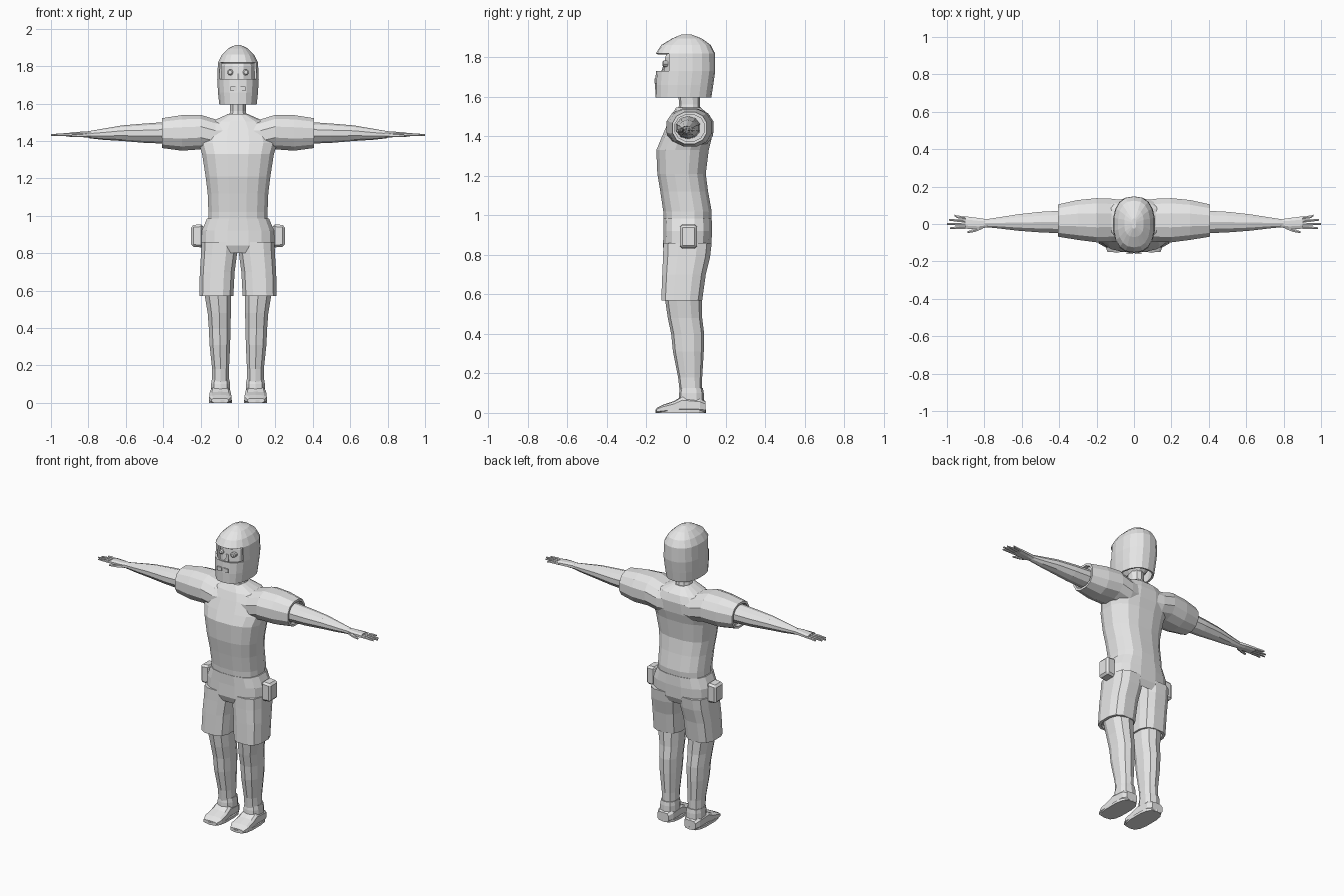
import bpy, bmesh, math

grey = bpy.data.materials.new("plain grey")
grey.diffuse_color = (0.8, 0.8, 0.8, 1)


def place(axis, p, a, b):
    return {"x": (p, a, b), "y": (a, p, b), "z": (a, b, p)}[axis]


def loft(name, axis, rings, n=12, power=2.5, mirror=False, drop=None, thick=0):
    """Skin rounded-box sections (position, a_min, a_max, b_min, b_max) along an axis."""
    bm = bmesh.new()
    shape = []
    for i in range(n):
        t = 2 * math.pi * (i + 0.5) / n
        u, v = math.cos(t), math.sin(t)
        shape.append((math.copysign(abs(u) ** (2 / power), u),
                      math.copysign(abs(v) ** (2 / power), v)))
    mu, mv = max(s[0] for s in shape), max(s[1] for s in shape)
    loops = []
    for p, a0, a1, b0, b1 in rings:
        loops.append([bm.verts.new(place(axis, p,
                      (a0 + a1) / 2 + (a1 - a0) / 2 * u / mu,
                      (b0 + b1) / 2 + (b1 - b0) / 2 * v / mv)) for u, v in shape])
    for lo, hi in zip(loops, loops[1:]):
        for i in range(n):
            j = (i + 1) % n
            bm.faces.new((lo[i], lo[j], hi[j], hi[i]))
    bm.faces.new(loops[0][::-1])
    bm.faces.new(loops[-1])
    bmesh.ops.recalc_face_normals(bm, faces=bm.faces)
    if drop:
        bmesh.ops.delete(bm, geom=[f for f in bm.faces if drop(f.calc_center_median())],
                         context="FACES")
    mesh = bpy.data.meshes.new(name)
    bm.to_mesh(mesh)
    bm.free()
    mesh.materials.append(grey)
    ob = bpy.data.objects.new(name, mesh)
    bpy.context.collection.objects.link(ob)
    if thick:
        mod = ob.modifiers.new("shell", "SOLIDIFY")
        mod.thickness = thick
    if mirror:
        ob.modifiers.new("mirror", "MIRROR")
    return ob


# Shirt body
loft("shirt", "z", [
    (0.94, -0.16, 0.16, -0.11, 0.125), (1.02, -0.158, 0.158, -0.115, 0.13),
    (1.12, -0.162, 0.162, -0.13, 0.112), (1.21, -0.173, 0.173, -0.145, 0.1),
    (1.33, -0.192, 0.192, -0.15, 0.115), (1.39, -0.21, 0.21, -0.125, 0.13),
    (1.46, -0.19, 0.19, -0.095, 0.135), (1.505, -0.14, 0.14, -0.075, 0.12),
    (1.545, -0.05, 0.05, -0.05, 0.075)], n=16, power=2.6)

# Shoulders and open sleeves
loft("sleeve", "x", [
    (0.0, -0.085, 0.12, 1.34, 1.515), (0.12, -0.095, 0.135, 1.34, 1.515),
    (0.2, -0.098, 0.138, 1.355, 1.54), (0.3, -0.085, 0.128, 1.348, 1.538),
    (0.405, -0.068, 0.105, 1.362, 1.522), (0.405, -0.055, 0.092, 1.376, 1.508),
    (0.38, -0.055, 0.092, 1.376, 1.508)], n=12, power=2.3, mirror=True,
    drop=lambda c: c.x < 0.01)

# Bare arms, palms and fingers
loft("arm", "x", [
    (0.37, -0.05, 0.072, 1.385, 1.502), (0.5, -0.045, 0.065, 1.39, 1.493),
    (0.62, -0.036, 0.052, 1.4, 1.483), (0.72, -0.024, 0.036, 1.406, 1.466),
    (0.8, -0.016, 0.024, 1.415, 1.452)], n=10, power=2, mirror=True)
loft("palm", "x", [
    (0.78, -0.016, 0.024, 1.417, 1.451), (0.83, -0.028, 0.032, 1.42, 1.45),
    (0.9, -0.025, 0.04, 1.422, 1.446)], n=8, mirror=True)
for k, (y0, y1, tip) in enumerate([(-0.017, -0.022, 0.985), (-0.001, 0.0, 1.0),
                                   (0.016, 0.022, 0.99), (0.031, 0.046, 0.96)]):
    loft(f"finger_{k + 1}", "x", [
        (0.885, y0 - 0.008, y0 + 0.008, 1.424, 1.442),
        (0.945, (y0 + y1) / 2 - 0.007, (y0 + y1) / 2 + 0.007, 1.426, 1.441),
        (tip, y1 - 0.004, y1 + 0.004, 1.427, 1.436)], n=6, mirror=True)
loft("thumb", "x", [
    (0.81, -0.026, -0.005, 1.42, 1.442), (0.85, -0.042, -0.024, 1.42, 1.438),
    (0.89, -0.049, -0.039, 1.422, 1.433)], n=6, mirror=True)

# Neck and head inside the helmet
loft("neck", "z", [(1.5, -0.055, 0.055, -0.045, 0.08), (1.56, -0.042, 0.042, -0.035, 0.07),
                   (1.64, -0.042, 0.042, -0.04, 0.07)], n=10, power=2.1)
loft("head", "z", [
    (1.6, -0.04, 0.04, -0.1, 0.06), (1.635, -0.07, 0.07, -0.118, 0.09),
    (1.72, -0.09, 0.09, -0.112, 0.12), (1.8, -0.092, 0.092, -0.105, 0.125),
    (1.86, -0.06, 0.06, -0.08, 0.09)], n=12, power=2.4)
loft("nose", "z", [(1.71, -0.014, 0.014, -0.13, -0.1),
                   (1.76, -0.008, 0.008, -0.115, -0.1)], n=6)
loft("eye", "y", [(-0.118, 0.032, 0.052, 1.757, 1.777), (-0.113, 0.026, 0.058, 1.751, 1.783),
                  (-0.09, 0.026, 0.058, 1.751, 1.783)], n=10, power=2, mirror=True)

# Helmet shell with a face opening and an open underside
loft("helmet", "z", [
    (1.595, -0.1, 0.1, -0.155, 0.128), (1.66, -0.107, 0.107, -0.156, 0.138),
    (1.73, -0.111, 0.111, -0.152, 0.148), (1.82, -0.107, 0.107, -0.152, 0.147),
    (1.862, -0.085, 0.085, -0.125, 0.125), (1.895, -0.052, 0.052, -0.07, 0.08),
    (1.914, -0.012, 0.012, -0.025, 0.03)], n=18, power=2.4, thick=0.012,
    drop=lambda c: c.z < 1.6 or (1.74 < c.z < 1.81 and c.y < -0.085))
# Breathing slots on the chin guard
loft("vent", "y", [(-0.16, 0.006, 0.04, 1.668, 1.692), (-0.152, 0.006, 0.04, 1.668, 1.692)],
     n=4, power=20, mirror=True)

# Shorts: hips and two wide legs
loft("shorts_hips", "z", [
    (0.8, -0.17, 0.17, -0.1, 0.11), (0.84, -0.196, 0.196, -0.116, 0.128),
    (0.92, -0.193, 0.193, -0.114, 0.132), (0.985, -0.166, 0.166, -0.115, 0.13)],
    n=16, power=2.6, drop=lambda c: c.z < 0.81)
loft("shorts_leg", "z", [
    (0.59, 0.04, 0.19, -0.11, 0.07), (0.57, 0.04, 0.19, -0.11, 0.07),
    (0.57, 0.025, 0.207, -0.125, 0.082), (0.7, 0.018, 0.204, -0.12, 0.1),
    (0.79, 0.006, 0.198, -0.116, 0.122), (0.86, 0.0, 0.195, -0.114, 0.13)],
    n=12, power=2.8, mirror=True)

# Hip pouches with softened corners
pouch = loft("hip_pouch", "x", [(0.185, -0.03, 0.055, 0.83, 0.955),
                                (0.25, -0.03, 0.055, 0.835, 0.95)], n=4, power=20)
bevel = pouch.modifiers.new("corners", "BEVEL")
bevel.width, bevel.segments = 0.012, 1
pouch.modifiers.new("mirror", "MIRROR")

# Lower legs, ankle cuffs and shoes
loft("leg", "z", [
    (0.09, 0.048, 0.138, -0.03, 0.08), (0.18, 0.048, 0.138, -0.04, 0.082),
    (0.31, 0.042, 0.152, -0.066, 0.09), (0.4, 0.04, 0.156, -0.075, 0.092),
    (0.48, 0.038, 0.162, -0.092, 0.082), (0.6, 0.036, 0.182, -0.11, 0.08)],
    n=10, power=2.4, mirror=True)
loft("ankle_cuff", "z", [
    (0.03, 0.042, 0.145, -0.04, 0.092), (0.1, 0.042, 0.144, -0.035, 0.09),
    (0.125, 0.046, 0.14, -0.03, 0.086)], n=10, power=2.6, mirror=True)
loft("shoe", "y", [
    (0.098, 0.058, 0.135, 0.0, 0.06), (0.07, 0.042, 0.148, 0.0, 0.075),
    (-0.02, 0.04, 0.15, 0.0, 0.085), (-0.06, 0.037, 0.152, 0.0, 0.06),
    (-0.115, 0.034, 0.154, 0.0, 0.042), (-0.15, 0.05, 0.142, 0.0, 0.024)],
    n=10, power=3.5, mirror=True)
loft("shoe_sole", "z", [
    (0.0, 0.033, 0.155, -0.155, 0.1), (0.016, 0.033, 0.155, -0.155, 0.1)],
    n=14, power=3, mirror=True)
